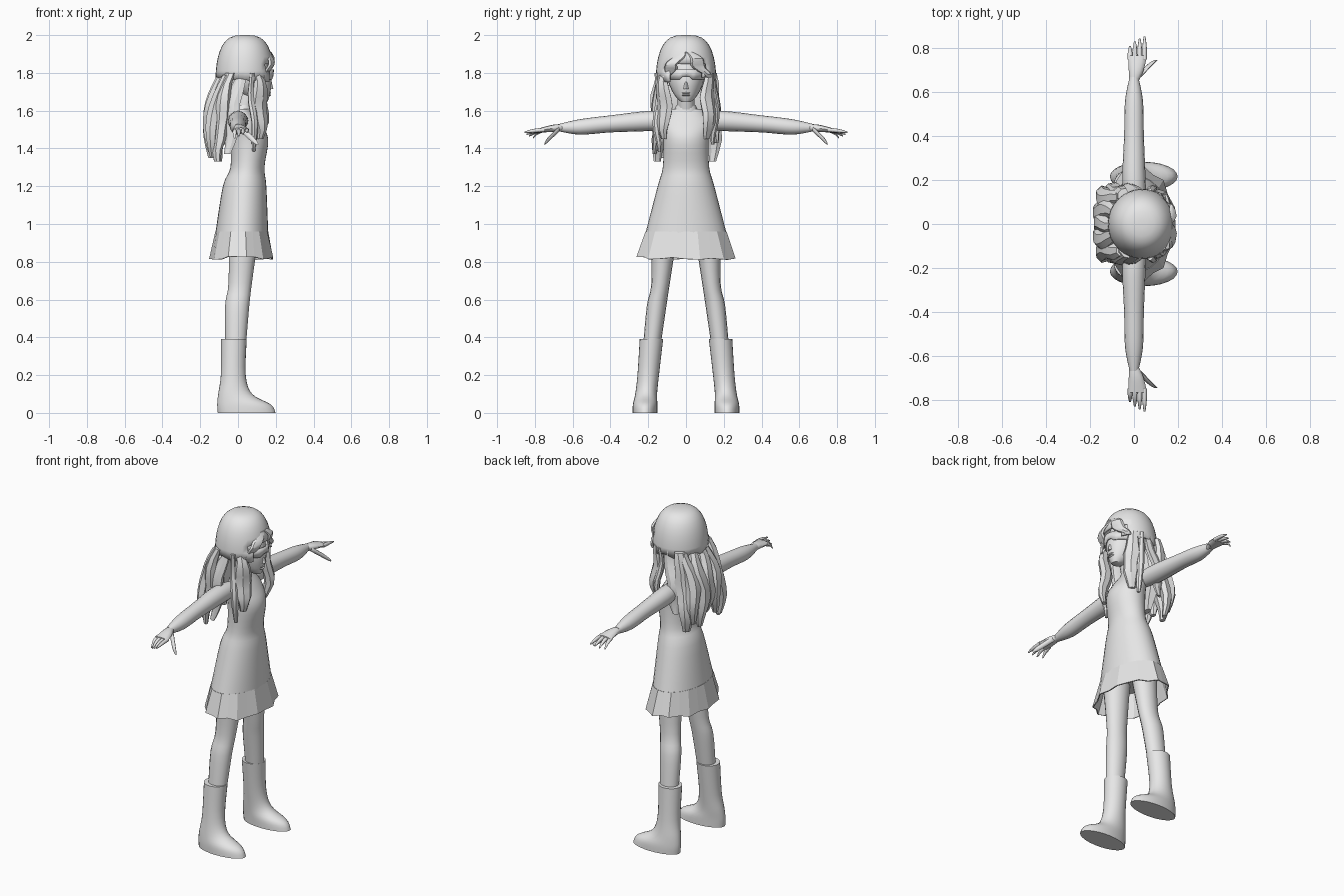
import bpy, bmesh, random
from math import sin, cos, pi, radians
from mathutils import Vector

random.seed(4)
cube = bpy.data.objects.get("Cube")
if cube:
    bpy.data.objects.remove(cube, do_unlink=True)

grey = bpy.data.materials.new("plain_grey")
grey.use_nodes = True
grey.diffuse_color = (.8, .8, .8, 1)
shader = grey.node_tree.nodes["Principled BSDF"]
shader.inputs["Base Color"].default_value = grey.diffuse_color


def finish(name, bm, smooth_angle=50, thickness=0):
    """Turn a bmesh into an object; a smooth angle of 0 keeps it flat."""
    bmesh.ops.recalc_face_normals(bm, faces=bm.faces)
    mesh = bpy.data.meshes.new(name)
    bm.to_mesh(mesh)
    bm.free()
    mesh.materials.append(grey)
    ob = bpy.data.objects.new(name, mesh)
    bpy.context.collection.objects.link(ob)
    if smooth_angle:
        bpy.ops.object.select_all(action='DESELECT')
        ob.select_set(True)
        bpy.context.view_layer.objects.active = ob
        bpy.ops.object.shade_smooth_by_angle(angle=radians(smooth_angle))
    if thickness:
        ob.modifiers.new("thickness", 'SOLIDIFY').thickness = thickness


def refine(stations, steps):
    """Run a smooth curve through the stations."""
    keys = [Vector(station) for station in stations]
    padded = [keys[0]] + keys + [keys[-1]]
    for a, b, c, d in zip(padded, padded[1:], padded[2:], padded[3:]):
        for i in range(steps):
            t = i / steps
            bend = a * 2 - b * 5 + c * 4 - d
            twist = b * 3 - a - c * 3 + d
            yield b + ((c - a) * t + bend * t ** 2 + twist * t ** 3) / 2
    yield keys[-1]


def loft(stations, axis='z', sides=16, mirror=1, turn=0, caps=True, steps=4):
    """Skin elliptical rings (x, y, z, half width, half depth) across an axis."""
    bm = bmesh.new()
    rings = []
    for x, y, z, a, b in refine(stations, steps):
        ring = []
        for i in range(sides):
            angle = 2 * pi * i / sides
            u, v = a * cos(angle), b * sin(angle)
            u, v = u * cos(turn) - v * sin(turn), u * sin(turn) + v * cos(turn)
            place = Vector((x + u, y + v, z) if axis == 'z' else (x + u, y, z + v))
            place.y *= mirror
            ring.append(bm.verts.new(place))
        rings.append(ring)
    for low, high in zip(rings, rings[1:]):
        for i in range(sides):
            j = (i + 1) % sides
            bm.faces.new((low[i], low[j], high[j], high[i]))
    if caps:
        bm.faces.new(rings[0])
        bm.faces.new(rings[-1])
    return bm


def column(*stations):
    """Centred stations given as height, forward offset, half depth, half width."""
    return [(x, 0, z, a, b) for z, x, a, b in stations]


def limb(*stations):
    """Round stations given as x, y, z, radius."""
    return [(x, y, z, radius, radius) for x, y, z, radius in stations]


def lock(name, start, end, width, thick, turn=0, bow=0, mirror=1):
    """A wavy flattened strand with a ragged, tapering tip."""
    stations = []
    phase = random.uniform(0, 2 * pi)
    count = 8
    for i in range(count + 1):
        t = i / count
        x, y, z = Vector(start).lerp(Vector(end), t)
        wave = .012 * sin(phase + t * 9)
        swell = .65 + sin(pi * t) / 2 - t ** 4 / 4
        ragged = random.uniform(.9, 1.1)
        stations.append((x - bow * sin(pi * t) + wave * sin(turn), y + wave * cos(turn), z,
                         thick * swell, width * swell * ragged))
    finish(name, loft(stations, sides=7, mirror=mirror, turn=turn, steps=1), smooth_angle=30)


# Dress body
finish("dress", loft(column(
    (.95, .02, .14, .215), (1.2, .035, .115, .15), (1.3, .05, .09, .123),
    (1.45, .06, .1, .12), (1.54, .04, .075, .13), (1.61, .02, .045, .08)), sides=32))

# Pleated hem ruffle, open underneath
bm = loft(column((.96, .02, .14, .217), (.82, .02, .17, .26)), sides=22, caps=False, steps=1)
for i, vert in enumerate(bm.verts):
    if vert.co.z < .9:
        pleat = 1.02 if i % 2 else .95
        vert.co.x *= pleat
        vert.co.y *= pleat
        vert.co.z += random.uniform(-.01, .01)
finish("hem_ruffle", bm, smooth_angle=0, thickness=.006)

# Neck, collar and head
finish("neck", loft(column((1.55, .02, .045, .045), (1.72, .06, .045, .045))))
finish("collar", loft(column((1.59, .025, .055, .07), (1.63, .03, .045, .05))))
finish("head", loft(column(
    (1.645, .125, .03, .025), (1.69, .09, .08, .066), (1.78, .05, .125, .098),
    (1.93, .04, .09, .09)), sides=24))
finish("nose", loft(column((1.715, .17, .017, .014), (1.775, .165, .008, .007)), sides=8))
for label, height in (("upper_lip", 1.694), ("lower_lip", 1.682)):
    edge = (.158, .008, .014)
    finish(label, loft(column((height - .006, *edge), (height, .163, .013, .022),
                              (height + .006, *edge)), sides=10))

# Wraparound visor with a notch over the nose
bm = loft(column((1.765, .06, .128, .105), (1.818, .06, .13, .107)), sides=36, caps=False, steps=1)
behind = [face for face in bm.faces if face.calc_center_median().x < .06]
bmesh.ops.delete(bm, geom=behind, context='FACES')
for vert in bm.verts:
    if vert.co.z < 1.78 and abs(vert.co.y) < .022:
        vert.co.z += .015
finish("visor", bm, thickness=.008)

# Domed hair cap, open over the face, with an uneven brim
rise = [radians(angle) for angle in range(0, 90, 10)]
dome = [(1.77 + .23 * sin(t), .037, .156 * cos(t) ** .6, .16 * cos(t) ** .6) for t in rise]
bm = loft(column(*dome, (2, .037, .02, .02)), sides=32, steps=1)
opening = []
for face in bm.faces:
    middle = face.calc_center_median()
    over_face = middle.x > 0 and abs(middle.y) < .1
    if middle.z < 1.84 and (over_face or len(face.verts) > 4):
        opening.append(face)
bmesh.ops.delete(bm, geom=opening, context='FACES')
for vert in bm.verts:
    if vert.co.z < 1.78:
        vert.co.z += random.uniform(-.02, .015)
finish("hair_cap", bm, thickness=.012)

# Long locks down the back
for i in range(5):
    across = (i - 2) * .055
    lock(f"back_lock_{i + 1}", (-.05 - .04 * cos(across * 12), across, 1.79),
         (-.135 - .01 * (i % 2), across * 1.2, 1.35 + .03 * (i % 3)),
         width=.045, thick=.034, bow=.035)
lock("back_underlayer", (-.04, 0, 1.8), (-.09, 0, 1.42), width=.12, thick=.05)

# Paired parts: the model faces +x, so its own left is +y
for label, side in (("left", 1), ("right", -1)):
    # Side, front and fringe locks
    lock(f"{label}_rear_side_lock", (-.045, .13, 1.8), (-.105, .145, 1.33),
         width=.05, thick=.032, turn=-.7, bow=.02, mirror=side)
    lock(f"{label}_ear_lock", (.01, .14, 1.8), (-.05, .165, 1.4 + .03 * side),
         width=.045, thick=.022, turn=-1.2, bow=.01, mirror=side)
    lock(f"{label}_front_lock", (.1, .118, 1.8), (.115, .115, 1.45),
         width=.043, thick=.03, turn=.9, bow=-.01, mirror=side)
    lock(f"{label}_thin_lock", (.07, .145, 1.8), (.09, .15, 1.4 + .02 * side),
         width=.022, thick=.016, turn=.6, mirror=side)
    lock(f"{label}_fringe", (.168, .025, 1.91), (.135, .115, 1.775),
         width=.034, thick=.012, turn=.35, bow=-.02, mirror=side)

    # Arm in a loose sleeve
    finish(f"{label}_arm", loft(limb(
        (.01, .09, 1.545, .045), (0, .2, 1.545, .053), (0, .4, 1.53, .045),
        (0, .56, 1.514, .041), (0, .67, 1.51, .02)), axis='y', mirror=side))

    # Hand with four drooping fingers and a lowered thumb
    finish(f"{label}_palm", loft([
        (0, .65, 1.51, .021, .019), (.01, .7, 1.507, .034, .019), (.016, .768, 1.497, .043, .013)],
        axis='y', sides=12, mirror=side))
    for i, tip in enumerate((.81, .832, .845, .855)):
        x = -.018 + i * .022
        droop = .04 - i * .01
        middle = (tip + .76) / 2
        finish(f"{label}_finger_{i + 1}", loft(limb(
            (x, .75, 1.498, .011), (x, middle, 1.497 - droop / 3, .01),
            (x, tip, 1.495 - droop, .004)), axis='y', sides=8, mirror=side))
    finish(f"{label}_thumb", loft(limb(
        (.018, .67, 1.505, .015), (.078, .73, 1.447, .013), (.102, .748, 1.424, .006)),
        axis='y', sides=8, mirror=side))

    # Leg
    finish(f"{label}_leg", loft([
        (-.012, .178, .38, .056, .047), (-.004, .155, .57, .064, .052),
        (.012, .134, .69, .062, .049), (.03, .115, .95, .08, .07)], mirror=side))

    # Tall boot with a rounded toe and flat sole
    finish(f"{label}_boot", loft([
        (.046, .217, 0, .153, .066), (.032, .216, .045, .142, .065), (-.015, .211, .1, .09, .058),
        (-.025, .2, .2, .066, .057), (-.022, .183, .39, .068, .062)], sides=24, mirror=side))
